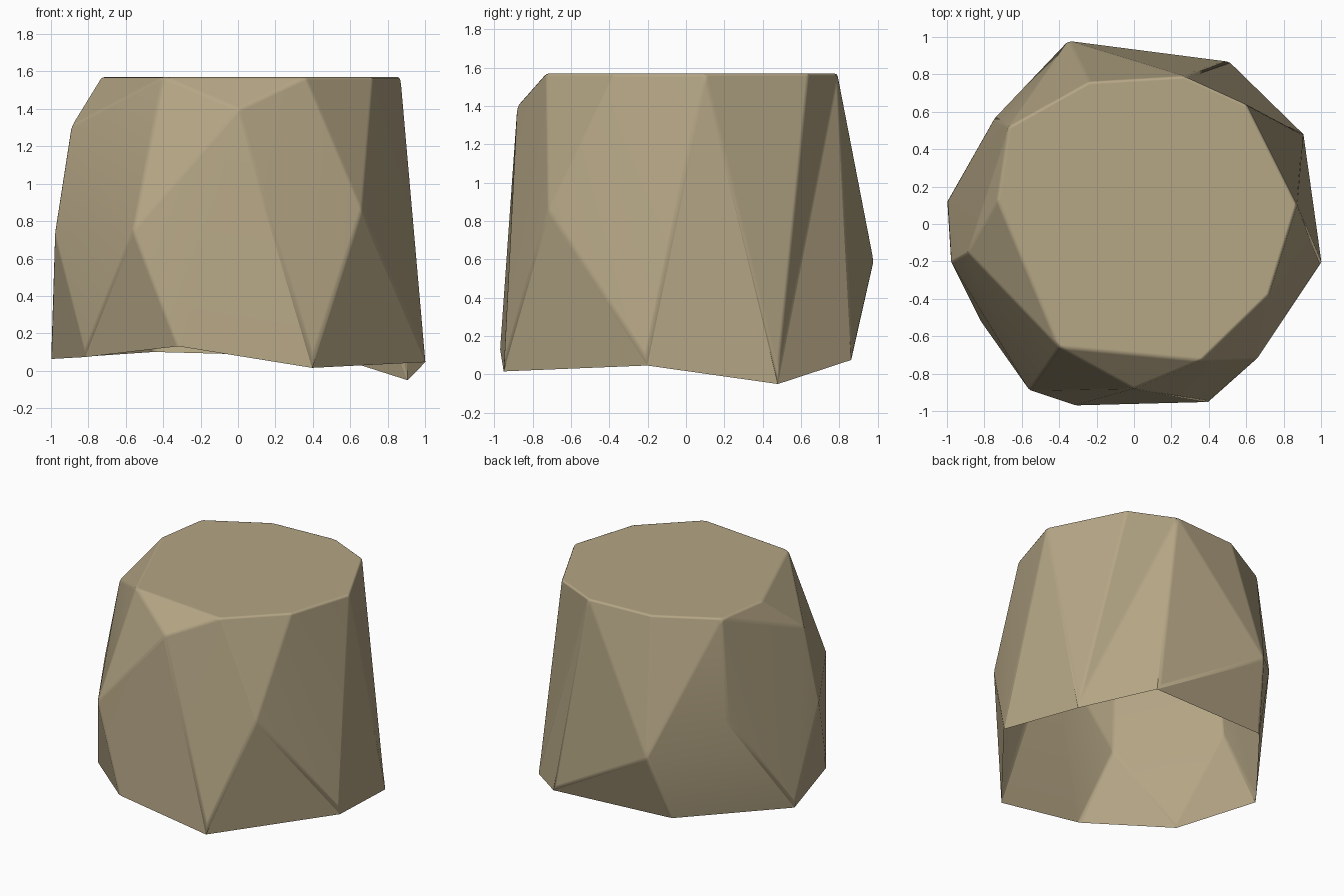
import bpy
import bmesh

cube = bpy.data.objects.get("Cube")
if cube:
    bpy.data.objects.remove(cube, do_unlink=True)

# Sandstone colour
stone = bpy.data.materials.new("sandstone")
stone.use_nodes = True
tan = (0.46, 0.38, 0.235, 1)
stone.diffuse_color = tan
bsdf = stone.node_tree.nodes["Principled BSDF"]
bsdf.inputs["Base Color"].default_value = tan
bsdf.inputs["Roughness"].default_value = 0.9

# Flat top outline, counter-clockwise from the front
TOP_Z = 1.57
top_outline = [(-.40, -.66), (.36, -.73), (.72, -.38), (.87, .10), (.60, .64),
               (.27, .79), (-.24, .76), (-.67, .52), (-.73, .13)]

# Chipped corners on the side wall
wall_corners = [(0, -.88, 1.40), (-.89, -.15, 1.31), (-.56, -.89, .75), (.66, -.72, .86),
                (-.98, -.20, .73), (-.35, .98, .59), (-.75, .56, .82)]

# Uneven open rim at the ground
rim = [(-.82, -.52, .10), (-.32, -.97, .13), (.40, -.95, .06), (1, -.21, .08),
       (.90, .48, 0), (.50, .87, .10), (-.45, .81, .10), (-1, .12, .09)]

bm = bmesh.new()
top_verts = [bm.verts.new((x, y, TOP_Z)) for x, y in top_outline]
wall_verts = [bm.verts.new(p) for p in wall_corners]
rim_verts = [bm.verts.new(p) for p in rim]
bmesh.ops.convex_hull(bm, input=bm.verts[:])

# Open the underside
rim_set = set(rim_verts)
under = [f for f in bm.faces if all(v in rim_set for v in f.verts)]
bmesh.ops.delete(bm, geom=under, context='FACES')

# Turn one diagonal inward to make the shallow notch at the back
notch = bm.edges.get((top_verts[4], rim_verts[5]))
if notch and len(notch.link_faces) == 2:
    bmesh.utils.edge_rotate(notch, True)

# Merge the level top into a single face
lid = [f for f in bm.faces if all(v in top_verts for v in f.verts)]
bmesh.ops.dissolve_faces(bm, faces=lid)
bm.normal_update()
for face in bm.faces:
    face.smooth = True

mesh = bpy.data.meshes.new("rock")
bm.to_mesh(mesh)
bm.free()
mesh.materials.append(stone)
rock = bpy.data.objects.new("rock", mesh)
bpy.context.collection.objects.link(rock)

# Slightly worn edges
worn = rock.modifiers.new("worn_edges", 'BEVEL')
worn.width = 0.015
worn.segments = 2
worn.limit_method = 'ANGLE'
worn.angle_limit = 0.25
worn.harden_normals = True
